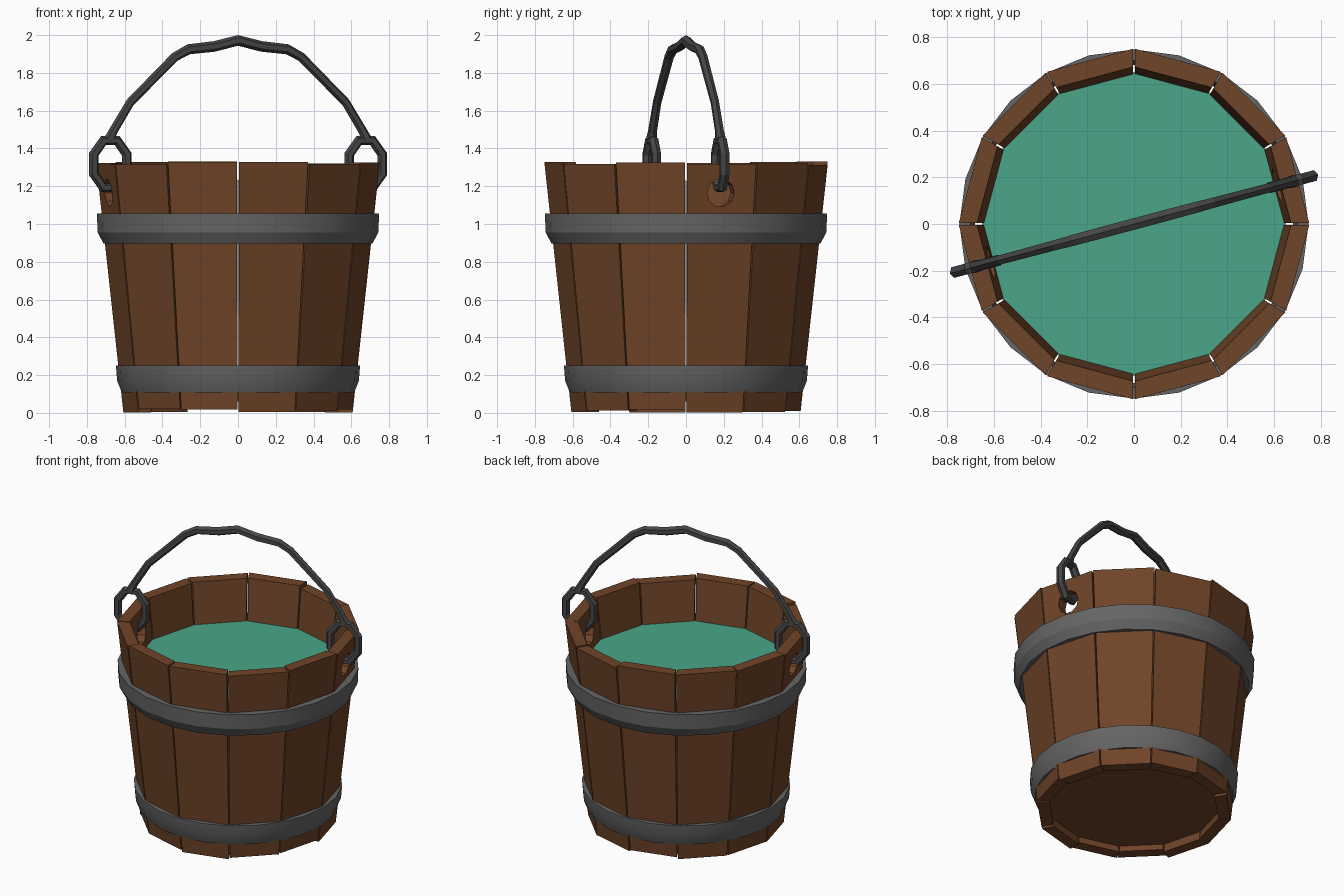
import bpy, bmesh, random
from math import sin, cos, pi, radians
from mathutils import Vector

if "Cube" in bpy.data.objects:
    bpy.data.objects.remove(bpy.data.objects["Cube"])

random.seed(4)
N = 12
TILT = radians(15)          # plane of handle and rings


def material(name, col):
    m = bpy.data.materials.new(name)
    m.diffuse_color = (*col, 1)
    m.use_nodes = True
    m.node_tree.nodes["Principled BSDF"].inputs["Base Color"].default_value = m.diffuse_color
    return m


WOOD = material("wood", (0.16, 0.058, 0.021))
IRON = material("iron", (0.13, 0.13, 0.13))
DARK = material("dark_iron", (0.06, 0.06, 0.06))
WATER = material("water", (0.07, 0.38, 0.26))


def make(name, verts, faces, mat):
    bm = bmesh.new()
    vs = [bm.verts.new(v) for v in verts]
    for f in faces:
        bm.faces.new([vs[i] for i in f])
    bmesh.ops.recalc_face_normals(bm, faces=bm.faces)
    me = bpy.data.meshes.new(name)
    bm.to_mesh(me)
    bm.free()
    me.materials.append(mat)
    ob = bpy.data.objects.new(name, me)
    bpy.context.collection.objects.link(ob)
    return ob


def polar(r, a, z):
    return (r * cos(a), r * sin(a), z)


def lathe(name, profile, segs, mat):
    """Revolve a closed (radius, z) profile."""
    p = len(profile)
    verts = [polar(r, 2 * pi * s / segs, z) for s in range(segs) for r, z in profile]
    faces = [(s * p + i, s * p + (i + 1) % p,
              (s + 1) % segs * p + (i + 1) % p, (s + 1) % segs * p + i)
             for s in range(segs) for i in range(p)]
    return make(name, verts, faces, mat)


def tube(name, path, radii, closed, sides=6):
    """Sweep a polygon along a (radial, z) path lying in the tilted plane."""
    pts = [Vector((cos(TILT) * r, sin(TILT) * r, z)) for r, z in path]
    nrm = Vector((-sin(TILT), cos(TILT), 0))
    n, verts = len(pts), []
    for i, p in enumerate(pts):
        a = pts[(i - 1) % n] if closed else pts[max(i - 1, 0)]
        b = pts[(i + 1) % n] if closed else pts[min(i + 1, n - 1)]
        side = (b - a).normalized().cross(nrm)
        for k in range(sides):
            t = 2 * pi * k / sides
            verts.append(p + radii[i] * (cos(t) * side + sin(t) * nrm))
    faces = [(i * sides + k, i * sides + (k + 1) % sides,
              (i + 1) % n * sides + (k + 1) % sides, (i + 1) % n * sides + k)
             for i in range(n if closed else n - 1) for k in range(sides)]
    if not closed:
        faces += [tuple(range(sides)), tuple(range((n - 1) * sides, n * sides))]
    return make(name, verts, faces, DARK)


BOX = [(0, 1, 3, 2), (4, 5, 7, 6), (0, 1, 5, 4), (2, 3, 7, 6), (0, 2, 6, 4), (1, 3, 7, 5)]

# Staves, with handle holes through two opposite ones
for k in range(N):
    a0, a1 = 2 * pi * k / N + 0.006, 2 * pi * (k + 1) / N - 0.006
    top = 1.318 + random.uniform(-0.006, 0.014)
    bot = random.uniform(0.0, 0.022)
    verts = [polar(r, a, z) for z, ro in ((bot, 0.607), (top, 0.75))
             for r in (ro - 0.078, ro) for a in (a0, a1)]
    stave = make(f"stave_{k + 1}", verts, BOX, WOOD)
    if k % 6 == 0:
        ang = TILT + (pi if k else 0)
        bpy.ops.mesh.primitive_cylinder_add(
            vertices=10, radius=0.075, depth=0.4,
            location=polar(0.69, ang, 1.165), rotation=(0, pi / 2, ang))
        cutter = bpy.context.object
        cutter.data.materials.append(WOOD)
        mod = stave.modifiers.new("hole", 'BOOLEAN')
        mod.object, mod.solver = cutter, 'EXACT'
        bpy.context.view_layer.objects.active = stave
        bpy.ops.object.modifier_apply(modifier="hole")
        bpy.data.objects.remove(cutter)

# Floor and water surface
floor = [polar(r, 2 * pi * k / N, z) for r, z in ((0.545, 0.06), (0.555, 0.14)) for k in range(N)]
make("floor", floor, [tuple(range(N)), tuple(range(N, 2 * N))] +
     [(k, (k + 1) % N, N + (k + 1) % N, N + k) for k in range(N)], WOOD)
make("water", [polar(0.65, 2 * pi * k / N, 1.05) for k in range(N)],
     [tuple(range(N))], WATER)

# Iron hoops
hoops = {
    "upper_hoop": [(0.70, 1.055), (0.747, 1.055), (0.743, 0.955), (0.712, 0.897), (0.68, 0.897)],
    "lower_hoop": [(0.60, 0.25), (0.646, 0.25), (0.64, 0.17), (0.615, 0.108), (0.58, 0.108)],
}
for name, prof in hoops.items():
    ob = lathe(name, prof, 24, IRON)
    bpy.ops.object.select_all(action='DESELECT')
    ob.select_set(True)
    bpy.context.view_layer.objects.active = ob
    bpy.ops.object.shade_smooth_by_angle(angle=radians(22))

# Rings through the holes
for name, s in (("right_ring", 1), ("left_ring", -1)):
    path = [(s * (0.70 + 0.098 * cos(t)), 1.317 + 0.135 * sin(t))
            for t in (2 * pi * (i + 0.5) / 8 for i in range(8))]
    tube(name, path, [0.027] * 8, True)

# Bent handle
half = [(0.705, 1.445), (0.685, 1.49), (0.59, 1.645), (0.345, 1.885), (0.27, 1.925), (0.13, 1.94)]
path = [(-r, z) for r, z in half] + [(0, 1.972)] + half[::-1]
rad = [0.03, 0.024, 0.023, 0.025, 0.027, 0.028]
tube("handle", path, rad + [0.028] + rad[::-1], False)
